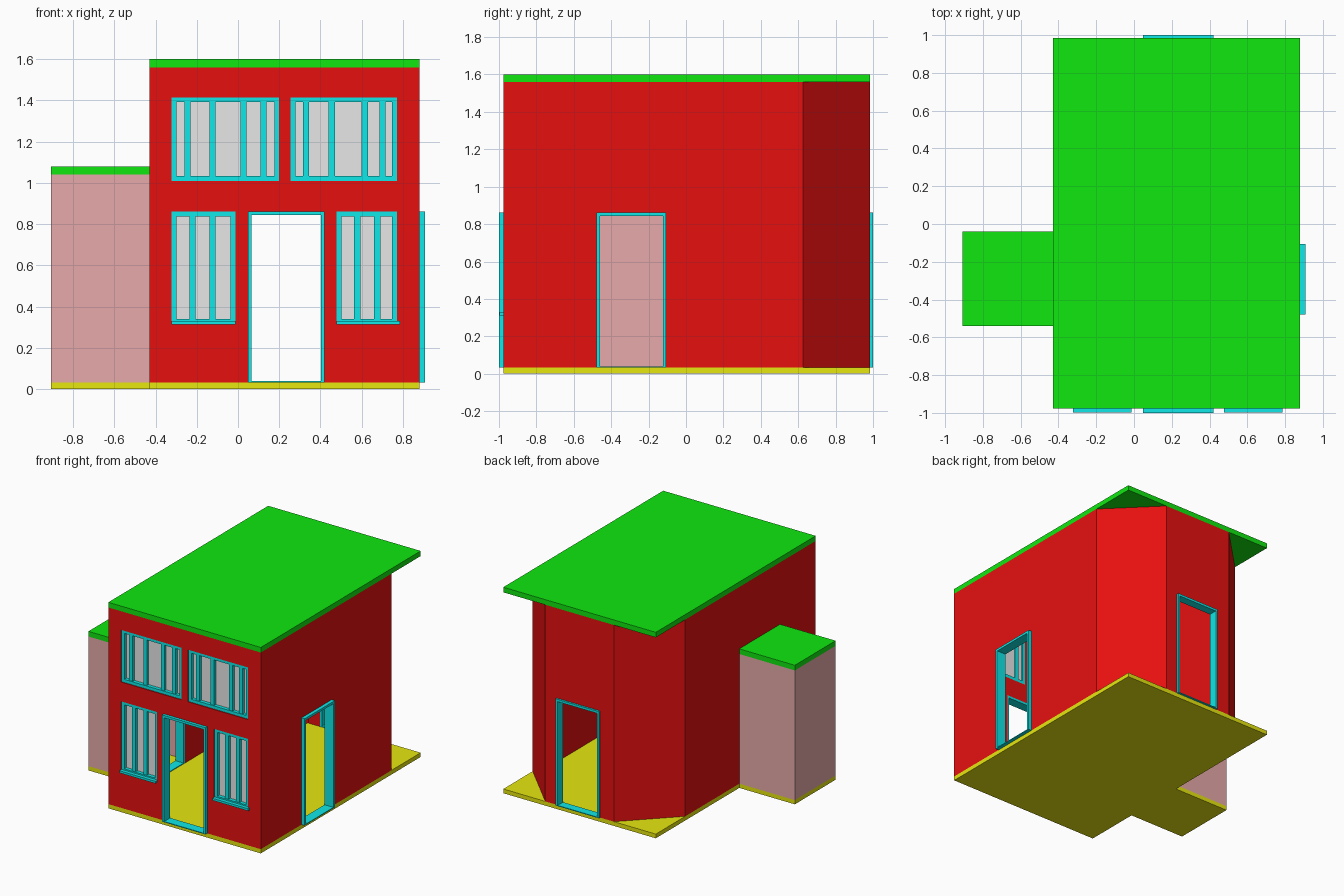
import bpy, bmesh

if "Cube" in bpy.data.objects:
    bpy.data.objects.remove(bpy.data.objects["Cube"], do_unlink=True)


def material(name, rgb):
    m = bpy.data.materials.new(name)
    m.use_nodes = True
    m.diffuse_color = (*rgb, 1)
    m.node_tree.nodes["Principled BSDF"].inputs["Base Color"].default_value = (*rgb, 1)
    return m


HI, LO = 0.8, 0.005
RED = material("red wall", (HI, LO, LO))
GREEN = material("green roof", (LO, HI, LO))
YELLOW = material("yellow floor", (HI, HI, LO))
CYAN = material("cyan trim", (LO, HI, HI))
PINK = material("pink wall", (HI, 0.4, 0.4))
GREY = material("grey glass", (HI, HI, HI))


def prism(bm, outline, z0, z1):
    face = bm.faces.new([bm.verts.new((x, y, z0)) for x, y in outline])
    top = bmesh.ops.extrude_face_region(bm, geom=[face])["geom"]
    bmesh.ops.translate(bm, vec=(0, 0, z1 - z0),
                        verts=[v for v in top if isinstance(v, bmesh.types.BMVert)])


def solid(name, prisms, mat=None):
    """One object made of (outline, z0, z1) prisms."""
    bm = bmesh.new()
    for outline, z0, z1 in prisms:
        prism(bm, outline, z0, z1)
    bmesh.ops.recalc_face_normals(bm, faces=bm.faces)
    me = bpy.data.meshes.new(name)
    bm.to_mesh(me)
    bm.free()
    if mat:
        me.materials.append(mat)
    ob = bpy.data.objects.new(name, me)
    bpy.context.collection.objects.link(ob)
    return ob


def rect(x0, x1, y0, y1):
    return [(x0, y0), (x1, y0), (x1, y1), (x0, y1)]


def cut(ob, cutters):
    for c in cutters:
        mod = ob.modifiers.new("cut", "BOOLEAN")
        mod.operation, mod.solver, mod.object = "DIFFERENCE", "EXACT", c
    dg = bpy.context.evaluated_depsgraph_get()
    me = bpy.data.meshes.new_from_object(ob.evaluated_get(dg))
    ob.modifiers.clear()
    ob.data = me
    for c in cutters:
        bpy.data.objects.remove(c, do_unlink=True)


# Main dimensions
X0, X1, Y0, Y1 = -0.43, 0.88, -0.977, 0.985
AX, AY0, AY1 = -0.907, -0.54, -0.04
FLOOR, TOP, ROOF = 0.033, 1.56, 1.6
ATOP, AROOF = 1.04, 1.08
T, CHAMFER, TRIM = 0.05, 0.36, 0.018
DOOR_TOP = 0.862

# Floor slab and roofs
solid("floor_slab", [([(X0, Y0), (X1, Y0), (X1, Y1), (X0, Y1),
                       (X0, AY1), (AX, AY1), (AX, AY0), (X0, AY0)], 0, FLOOR)], YELLOW)
solid("main_roof", [(rect(X0, X1, Y0, Y1), TOP, ROOF)], GREEN)
solid("annex_roof", [(rect(AX, X0, AY0, AY1), ATOP, AROOF)], GREEN)


# Main walls with chamfered rear corners
def house_outline(inset):
    c = CHAMFER - inset * 0.586
    x0, x1, y0, y1 = X0 + inset, X1 - inset, Y0 + inset, Y1 - inset
    return [(x0, y0), (x1, y0), (x1, y1 - c), (x1 - c, y1), (x0 + c, y1), (x0, y1 - c)]


walls = solid("main_walls", [(house_outline(0), FLOOR, TOP)], RED)
cutters = [solid("room_cutter", [(house_outline(T), 0, ROOF + 0.1)])]

# Annex walls, open toward the house
solid("annex_walls", [
    (rect(AX, X0, AY0, AY0 + TRIM), FLOOR, ATOP),
    (rect(AX, X0, AY1 - TRIM, AY1), FLOOR, ATOP),
    (rect(AX, AX + TRIM, AY0 + TRIM, AY1 - TRIM), FLOOR, ATOP)], PINK)


# Door frames: u runs along the wall, v through it
def door(name, along_x, u0, u1, v_out, v_in):
    def plan(a, b):
        v0, v1 = sorted((v_out, v_in))
        return rect(a, b, v0, v1) if along_x else rect(v0, v1, a, b)

    solid(name, [
        (plan(u0, u0 + TRIM), FLOOR, DOOR_TOP),
        (plan(u1 - TRIM, u1), FLOOR, DOOR_TOP),
        (plan(u0 + TRIM, u1 - TRIM), DOOR_TOP - TRIM, DOOR_TOP),
        (plan(u0 + TRIM, u1 - TRIM), FLOOR, FLOOR + 0.006)], CYAN)
    v0, v1 = sorted((v_out, v_in))
    v0, v1 = v0 - 0.05, v1 + 0.05
    hole = rect(u0, u1, v0, v1) if along_x else rect(v0, v1, u0, u1)
    cutters.append(solid(name + "_cutter", [(hole, 0, DOOR_TOP)]))


door("front_door_frame", True, 0.048, 0.42, -1.0, Y0 + T)
door("back_door_frame", True, 0.048, 0.42, 1.0, Y1 - T)
door("right_door_frame", False, -0.478, -0.106, 0.907, X1 - T)
door("annex_door_frame", False, -0.478, -0.106, X0 - 0.02, X0 + T)


# Windows on the front wall
def window(name, x0, x1, z0, z1, bars, sill=None):
    w, front, back = 0.024, Y0 + 0.007, Y0 + T
    pane = Y0 + 0.035
    parts = [(rect(x0, x0 + w, front, back), z0, z1),
             (rect(x1 - w, x1, front, back), z0, z1),
             (rect(x0 + w, x1 - w, front, back), z0, z0 + w),
             (rect(x0 + w, x1 - w, front, back), z1 - w, z1)]
    parts += [(rect(b - 0.015, b + 0.015, front + 0.005, back), z0 + w, z1 - w) for b in bars]
    solid(name + "_frame", parts, CYAN)
    solid(name + "_glass", [(rect(x0 + w, x1 - w, pane, pane + 0.006), z0 + w, z1 - w)], GREY)
    if sill:
        solid(name + "_sill", [(rect(x0, sill, -0.997, front), z0 - 0.003, z0 + 0.014)], CYAN)
    cutters.append(solid(name + "_cutter", [(rect(x0, x1, Y0 - 0.1, Y0 + 0.1), z0, z1)]))


window("upper_right_window", -0.322, 0.2, 1.01, 1.415, (-0.245, -0.123, 0.027, 0.124))
window("upper_left_window", 0.254, 0.772, 1.01, 1.415, (0.33, 0.455, 0.615, 0.7))
window("lower_right_window", -0.322, -0.012, 0.315, 0.86, (-0.22, -0.123), -0.012)
window("lower_left_window", 0.477, 0.772, 0.315, 0.86, (0.578, 0.675), 0.785)

cut(walls, cutters)
